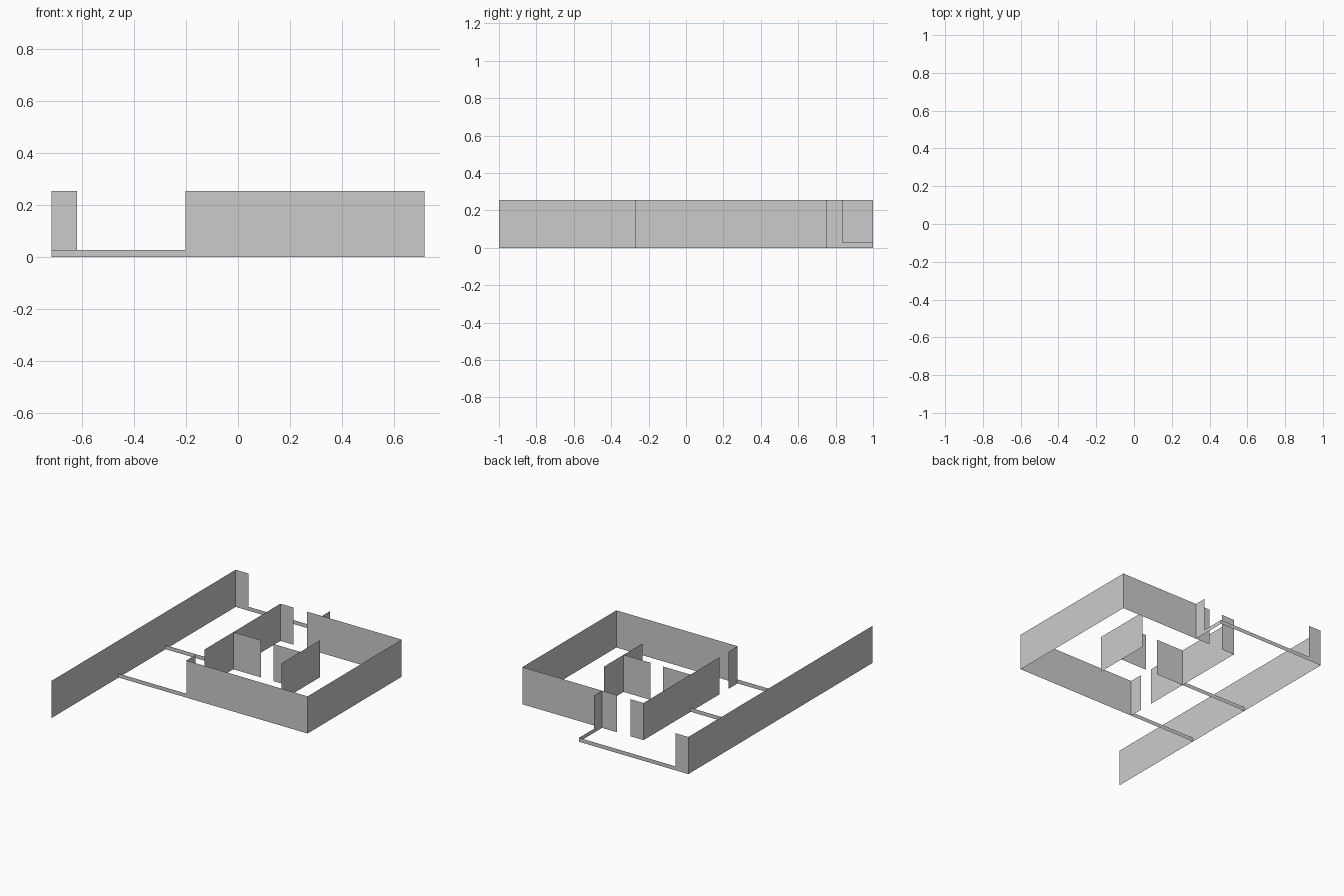
import bpy

cube = bpy.data.objects.get("Cube")
if cube:
    bpy.data.objects.remove(cube, do_unlink=True)

TALL, LOW = 0.255, 0.027
WEST, EAST, SOUTH, NORTH = -0.718, 0.718, -0.27, 0.75
HALL = -0.203      # line of the hallway wall
CROSS = 0.24       # line of the cross wall
PORCH = 0.112      # side of the back porch

grey = bpy.data.materials.new("plain grey")
grey.use_nodes = True
grey.diffuse_color = (0.6, 0.6, 0.6, 1)
grey.node_tree.nodes["Principled BSDF"].inputs["Base Color"].default_value = grey.diffuse_color


def wall(name, height, *path):
    """Paper-thin wall standing along a floor path."""
    verts = [(x, y, z) for x, y in path for z in (0, height)]
    faces = [(2 * i, 2 * i + 2, 2 * i + 3, 2 * i + 1) for i in range(len(path) - 1)]
    mesh = bpy.data.meshes.new(name)
    mesh.from_pydata(verts, [], faces)
    mesh.materials.append(grey)
    obj = bpy.data.objects.new(name, mesh)
    bpy.context.collection.objects.link(obj)
    return obj


# Long boundary wall with its short return at the back corner
wall("boundary_wall", TALL, (-0.62, 1), (WEST, 1), (WEST, -1))

# Main room shell, from the front hall corner round to the back doorway
wall("outer_wall", TALL, (HALL, SOUTH), (EAST, SOUTH), (EAST, NORTH), (0, NORTH))

# Hallway wall, split by a doorway
wall("hall_wall_front", TALL, (HALL, -0.17), (HALL, SOUTH))
wall("hall_wall_back", TALL, (-0.105, NORTH), (HALL, NORTH), (HALL, -0.075))

# Inner partitions
wall("cross_wall", TALL, (HALL, CROSS), (0.008, CROSS))
wall("partition_stub", TALL, (0.102, CROSS), (0.306, CROSS))
wall("partition", TALL, (0.306, 0.035), (0.306, 0.45))

# Porch side wall and low kerbs
wall("porch_wall", TALL, (PORCH, NORTH), (PORCH, 0.836))
wall("porch_kerb", LOW, (PORCH, 0.836), (PORCH, 1), (-0.62, 1))
wall("cross_kerb", LOW, (WEST, CROSS), (HALL, CROSS))
wall("front_kerb", LOW, (WEST, SOUTH), (HALL, SOUTH))
